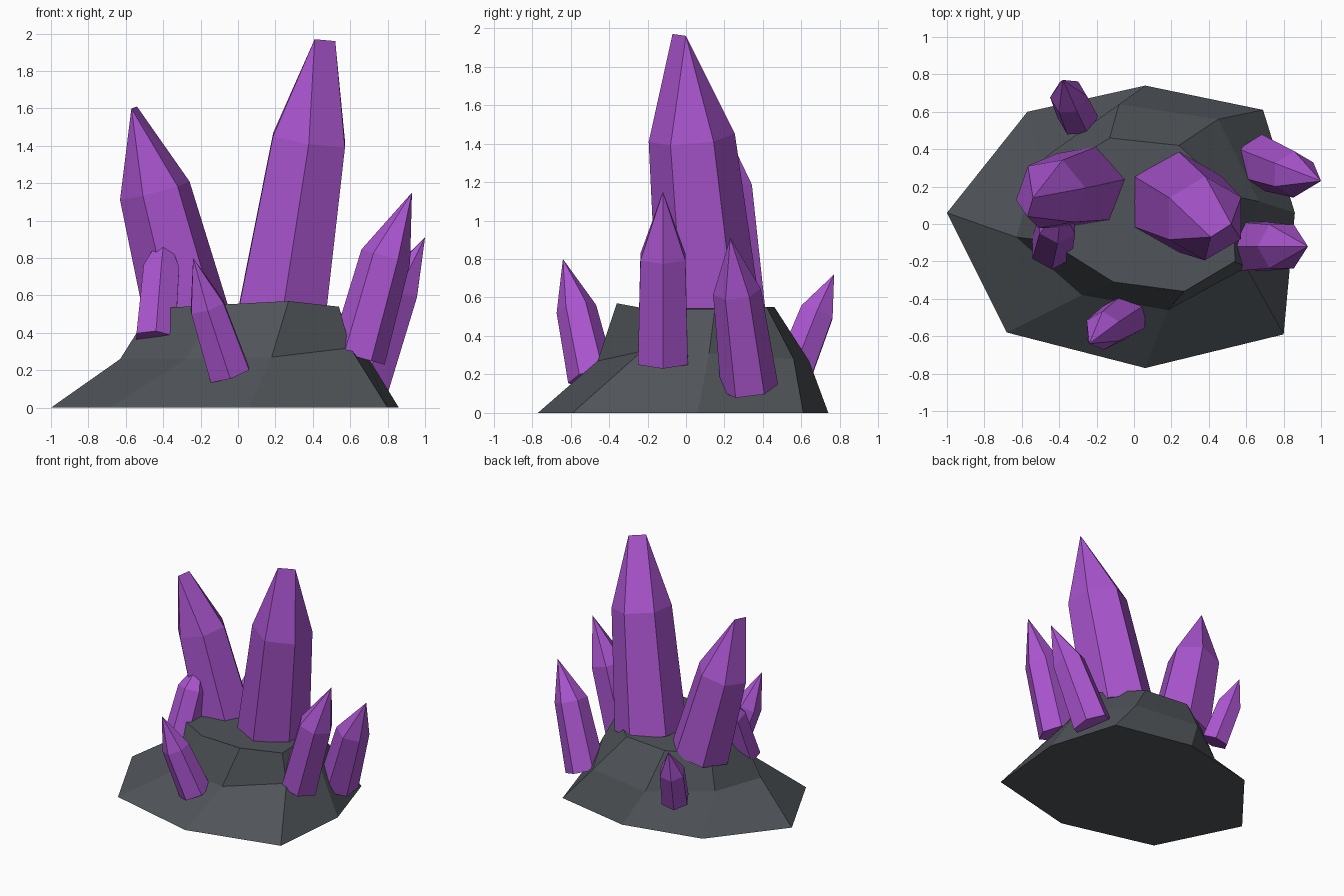
import bpy, bmesh, math
from mathutils import Vector

if "Cube" in bpy.data.objects:
    bpy.data.objects.remove(bpy.data.objects["Cube"])


def material(name, color):
    m = bpy.data.materials.new(name)
    m.diffuse_color = color
    m.use_nodes = True
    m.node_tree.nodes["Principled BSDF"].inputs["Base Color"].default_value = m.diffuse_color
    return m


def loft(name, rings, mat):
    """Join rings of equal point count with flat faces and cap both ends."""
    bm = bmesh.new()
    rows = [[bm.verts.new(p) for p in ring] for ring in rings]
    n = len(rows[0])
    for a, b in zip(rows, rows[1:]):
        for i in range(n):
            j = (i + 1) % n
            bm.faces.new((a[i], a[j], b[j], b[i]))
    bm.faces.new(rows[0][::-1])
    bm.faces.new(rows[-1])
    bmesh.ops.remove_doubles(bm, verts=bm.verts, dist=0.0005)
    bmesh.ops.recalc_face_normals(bm, faces=bm.faces)
    mesh = bpy.data.meshes.new(name)
    bm.to_mesh(mesh)
    bm.free()
    mesh.materials.append(mat)
    obj = bpy.data.objects.new(name, mesh)
    bpy.context.collection.objects.link(obj)
    return obj


def crystal(name, base, shoulder, r0, r1, phase, tip, tip2=None):
    """Six-sided shaft square to its axis, closing to a point or short ridge."""
    base, shoulder, tip = Vector(base), Vector(shoulder), Vector(tip)
    turn = Vector((0, 0, 1)).rotation_difference(shoulder - base)
    dirs = []
    for k in range(6):
        a = math.radians(phase + 60 * k)
        dirs.append(turn @ Vector((math.cos(a), math.sin(a), 0)))
    lower = [base + d * r0 for d in dirs]
    upper = [shoulder + d * r1 for d in dirs]
    points = [tip] + ([Vector(tip2)] if tip2 else [])
    bm = bmesh.new()
    for p in lower + upper + points:
        bm.verts.new(p)
    bmesh.ops.convex_hull(bm, input=bm.verts)
    bmesh.ops.dissolve_limit(bm, angle_limit=math.radians(3),
                             verts=bm.verts, edges=bm.edges)
    bmesh.ops.recalc_face_normals(bm, faces=bm.faces)
    mesh = bpy.data.meshes.new(name)
    bm.to_mesh(mesh)
    bm.free()
    mesh.materials.append(purple)
    bpy.context.collection.objects.link(bpy.data.objects.new(name, mesh))


purple = material("purple_crystal", (0.40, 0.09, 0.62, 1))
stone = material("dark_stone", (0.08, 0.09, 0.10, 1))

# Rock mound: ground outline, mid ledge and top plateau
ground = [(-1, .06, 0), (-.68, -.58, 0), (.06, -.77, 0), (.80, -.59, 0),
          (.86, .06, 0), (.69, .61, 0), (.06, .74, 0), (-.57, .60, 0)]
ledge = [(-.63, -.07, .26), (-.28, -.38, .26), (.18, -.46, .27), (.60, -.23, .32),
         (.67, .12, .31), (.45, .56, .28), (-.08, .64, .27), (-.50, .34, .27)]
plateau = [(-.46, -.09, .53), (-.11, -.31, .55), (.27, -.36, .57), (.54, -.20, .54),
           (.53, .15, .54), (.24, .42, .55), (-.13, .46, .55), (-.42, .28, .53)]
loft("rock_base", [ground, ledge, plateau], stone)

# Two main crystals with ridge tips
crystal("tall_crystal", (.235, .12, .50), (.38, .03, 1.43), .27, .225, 30,
        (.41, -.07, 1.97), (.52, 0, 1.96))
crystal("left_crystal", (-.27, .20, .48), (-.445, .16, 1.16), .23, .195, 10,
        (-.57, .04, 1.60), (-.54, .14, 1.61))

# Smaller crystals around the slope
crystal("right_front_crystal", (.64, -.12, .27), (.79, -.12, .81), .15, .135, 0,
        (.93, -.12, 1.15))
crystal("right_back_crystal", (.68, .33, .13), (.855, .265, .63), .15, .125, 30,
        (1.0, .23, .91))
crystal("front_crystal", (-.045, -.49, .18), (-.165, -.57, .54), .125, .105, 30,
        (-.24, -.64, .80))
crystal("back_crystal", (-.30, .57, .24), (-.35, .68, .52), .11, .10, 0,
        (-.38, .77, .72))
# Shard leaning inward through the mound into the left crystal
crystal("inner_shard", (-.44, -.13, .37), (-.41, 0, .74), .12, .11, 30,
        (-.39, .09, .95))
